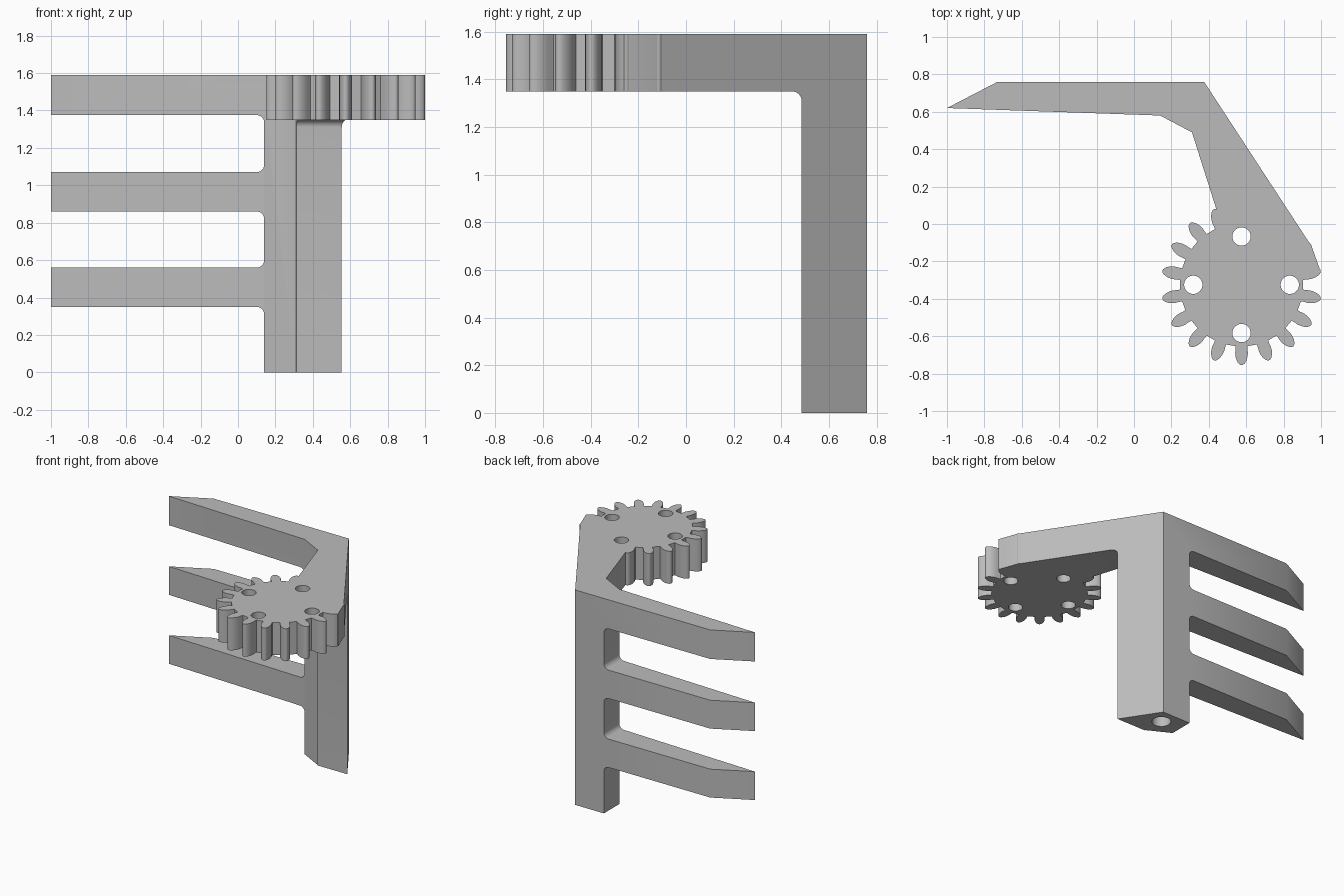
import bpy, bmesh, math
from mathutils import Vector

if "Cube" in bpy.data.objects:
    bpy.data.objects.remove(bpy.data.objects["Cube"], do_unlink=True)

TOP, PLATE = 1.59, 1.35          # top of the model, underside of the gear plate
GEAR = Vector((0.575, -0.325))   # gear centre
TEETH = 18

grey = bpy.data.materials.new("plain grey")
grey.use_nodes = True
grey.diffuse_color = (0.5, 0.5, 0.5, 1)
grey.node_tree.nodes["Principled BSDF"].inputs["Base Color"].default_value = (0.5, 0.5, 0.5, 1)


def prism(name, points, low, high, place):
    """Extrude a closed 2D profile; place maps (u, v, w) to x, y, z."""
    bm = bmesh.new()
    face = bm.faces.new([bm.verts.new(place(u, v, low)) for u, v in points])
    new = bmesh.ops.extrude_face_region(bm, geom=[face])["geom"]
    shift = Vector(place(0, 0, high)) - Vector(place(0, 0, low))
    bmesh.ops.translate(bm, vec=shift, verts=[g for g in new if isinstance(g, bmesh.types.BMVert)])
    bmesh.ops.recalc_face_normals(bm, faces=bm.faces)
    mesh = bpy.data.meshes.new(name)
    bm.to_mesh(mesh)
    bm.free()
    mesh.materials.append(grey)
    obj = bpy.data.objects.new(name, mesh)
    bpy.context.collection.objects.link(obj)
    return obj


def plan(u, v, w):
    return (u, v, w)


def front(u, v, w):
    return (u, w, v)


def side(u, v, w):
    return (w, u, v)


def combine(target, tool, operation):
    """Apply a boolean and remove the tool."""
    tool.hide_render = True
    mod = target.modifiers.new("join", 'BOOLEAN')
    mod.operation, mod.solver, mod.object = operation, 'EXACT', tool
    bpy.context.view_layer.objects.active = target
    bpy.ops.object.modifier_apply(modifier=mod.name)
    bpy.data.objects.remove(tool, do_unlink=True)


def circle(cx, cy, r, n=32):
    return [(cx + r * math.cos(math.tau * i / n), cy + r * math.sin(math.tau * i / n)) for i in range(n)]


def rounded(near, low, far, high, r=0.04):
    """Rectangle from near to far with quarter rounds at both far corners."""
    s = 1 if far > near else -1
    pts = [(near, low)]
    for cz, start in ((low + r, -90), (high - r, 0)):
        for i in range(9):
            a = math.radians(start + i * 90 / 8)
            pts.append((far - s * r + s * r * math.cos(a), cz + r * math.sin(a)))
    return pts + [(near, high)]


# Fingers, column and arm share one plan outline
outline = [(-1, 0.62), (-0.73, 0.76), (0.375, 0.76), (0.95, -0.12), (1.0, -0.26),
           (0.88, -0.3), tuple(GEAR), (0.47, -0.02), (0.44, 0.08), (0.31, 0.49), (0.14, 0.58)]
bracket = prism("gear_bracket", outline, 0, TOP, plan)

# Open space below the arm, in front of the column
combine(bracket, prism("arm_clearance", rounded(-1.2, -0.3, 0.485, PLATE), -0.5, 1.5, side), 'DIFFERENCE')

# Slots that separate the three fingers
for low, high in ((-0.3, 0.35), (0.56, 0.86), (1.07, 1.375)):
    combine(bracket, prism("finger_slot", rounded(-1.3, low, 0.14, high), 0.5, 1, front), 'DIFFERENCE')

# Gear wheel: each tooth is a mirrored half profile of (radius, half width)
half = [(0.328, 0.032), (0.345, 0.032), (0.365, 0.034), (0.385, 0.032),
        (0.405, 0.026), (0.42, 0.017), (0.428, 0.008)]
tooth = [(r, -w) for r, w in half] + [(0.43, 0)] + [(r, w) for r, w in reversed(half)]
teeth = []
for k in range(TEETH):
    a = math.radians(-90) + math.tau * k / TEETH
    c, s = math.cos(a), math.sin(a)
    teeth += [(GEAR.x + r * c - w * s, GEAR.y + r * s + w * c) for r, w in tooth]
combine(bracket, prism("gear_wheel", teeth, PLATE, TOP, plan), 'UNION')

# Four bolt holes through the gear
for k in range(4):
    a = math.tau * k / 4
    hole = circle(GEAR.x + 0.258 * math.cos(a), GEAR.y + 0.258 * math.sin(a), 0.049)
    combine(bracket, prism("bolt_hole", hole, 1.2, 1.7, plan), 'DIFFERENCE')

# Blind bore in the foot of the column
combine(bracket, prism("foot_bore", circle(0.3, 0.65, 0.065), -0.1, 0.5, plan), 'DIFFERENCE')

# Smooth the rounds, keep the edges sharp
bpy.ops.object.select_all(action='DESELECT')
bracket.select_set(True)
bpy.context.view_layer.objects.active = bracket
bpy.ops.object.shade_smooth_by_angle(angle=math.radians(30))
